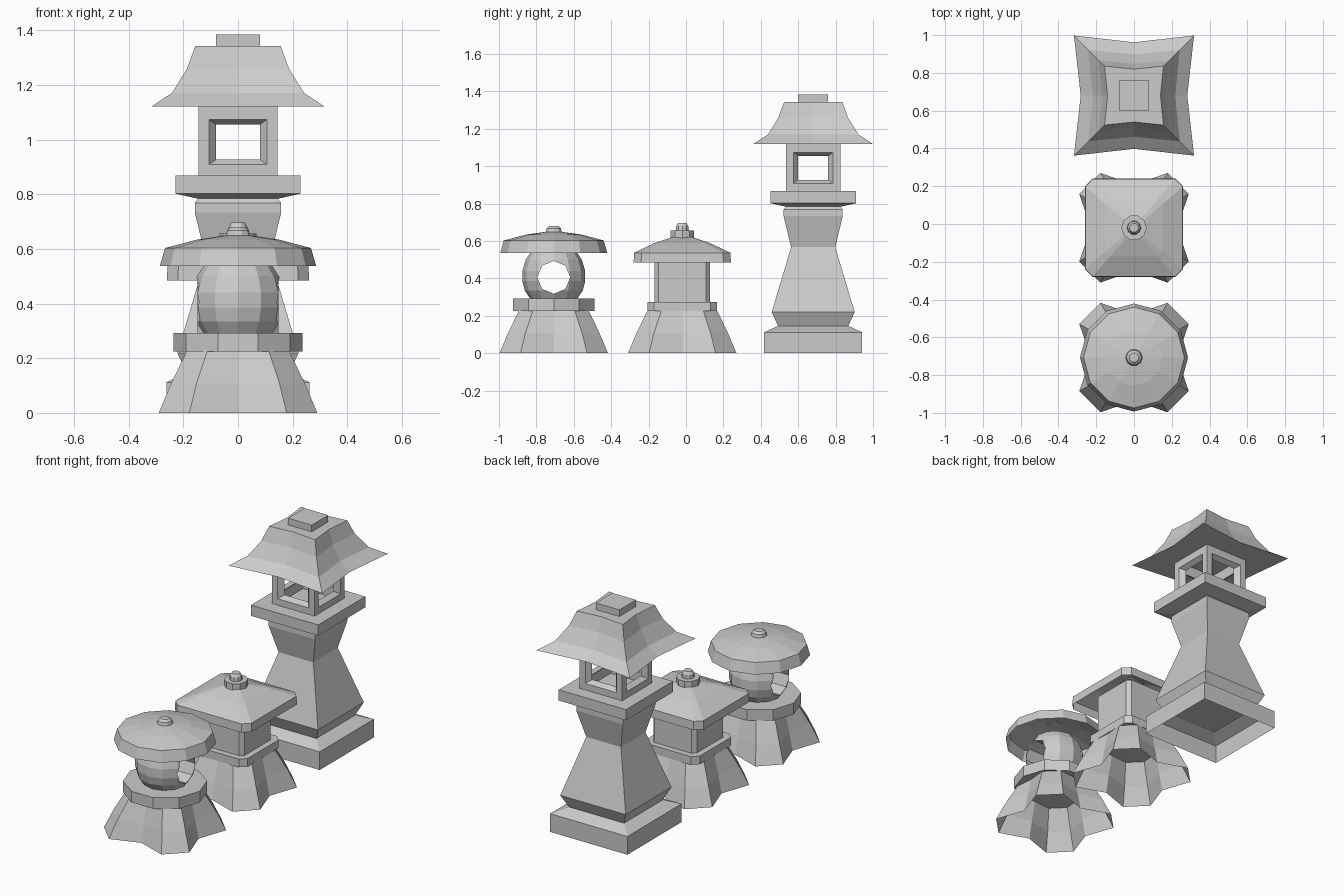
import bpy, bmesh, math
from mathutils import Vector

if "Cube" in bpy.data.objects:
    bpy.data.objects.remove(bpy.data.objects["Cube"])

ROUND_Y, SQUARE_Y, TALL_Y = -0.707, -0.02, 0.68


def make(name, bm, y):
    bmesh.ops.recalc_face_normals(bm, faces=bm.faces)
    me = bpy.data.meshes.new(name)
    bm.to_mesh(me)
    bm.free()
    ob = bpy.data.objects.new(name, me)
    ob.location.y = y
    bpy.context.collection.objects.link(ob)
    return ob


def loft(name, y, rings, bottom=True, top=True):
    """Skin a stack of (z, outline) rings; optionally cap the ends."""
    bm = bmesh.new()
    loops = [[bm.verts.new((px, py, z)) for px, py in pts] for z, pts in rings]
    n = len(loops[0])
    for a, b in zip(loops, loops[1:]):
        for i in range(n):
            j = (i + 1) % n
            bm.faces.new((a[i], a[j], b[j], b[i]))
    if bottom:
        bm.faces.new(loops[0][::-1])
    if top:
        bm.faces.new(loops[-1])
    return make(name, bm, y)


def spin4(pts):
    """Repeat one quarter of an outline around the z axis."""
    out = []
    for k in range(4):
        c, s = (1, 0, -1, 0)[k], (0, 1, 0, -1)[k]
        out += [(c * x - s * y, s * x + c * y) for x, y in pts]
    return out


def square(h):
    return spin4([(h, h)])


def chamfered(h, c):
    return spin4([(h, h - c), (h - c, h)])


def star(corner, mid):
    return spin4([(mid, 0), (corner, corner)])


def legs(out, side, mid):
    return spin4([(mid, 0), (out, side), (side, out)])


def ngon(r, n, ry=None):
    return [(r * math.cos(2 * math.pi * i / n),
             (ry or r) * math.sin(2 * math.pi * i / n)) for i in range(n)]


# Flared four-legged foot shared by the two small lanterns, open below
for name, y in (("round_lantern_foot", ROUND_Y), ("square_lantern_foot", SQUARE_Y)):
    loft(name, y, [(0, legs(.29, .178, .228)), (.107, legs(.245, .152, .205)),
                   (.225, legs(.188, .113, .178))], bottom=False)

# Round lantern
loft("round_lantern_platform", ROUND_Y,
     [(.225, ngon(.236, 10, .23)), (.293, ngon(.236, 10, .23))])
body = loft("round_lantern_body", ROUND_Y,
            [(z, ngon(r, 12)) for r, z in
             ((.125, .29), (.155, .335), (.168, .385), (.168, .44), (.15, .5), (.12, .545))])
bpy.ops.mesh.primitive_cylinder_add(vertices=8, radius=.088, depth=.6,
                                    location=(0, ROUND_Y, .406),
                                    rotation=(0, math.pi / 2, 0))
cutter = bpy.context.object
cutter.name = "window_cutter"
mod = body.modifiers.new("window", 'BOOLEAN')
mod.operation, mod.object, mod.solver = 'DIFFERENCE', cutter, 'EXACT'
bpy.context.view_layer.objects.active = body
bpy.ops.object.modifier_apply(modifier="window")
bpy.data.objects.remove(cutter)
loft("round_lantern_roof", ROUND_Y,
     [(z, ngon(r, 12)) for r, z in ((.286, .537), (.267, .603), (.15, .634), (.04, .65))],
     bottom=False)
loft("round_lantern_finial", ROUND_Y,
     [(z, ngon(r, 10)) for r, z in ((.046, .645), (.04, .668), (.025, .68))])

# Square lantern
loft("square_lantern_platform", SQUARE_Y,
     [(z, chamfered(.185, .035)) for z in (.225, .275)])
loft("square_lantern_body", SQUARE_Y,
     [(z, chamfered(.148, .022)) for z in (.27, .535)])
loft("square_lantern_roof", SQUARE_Y,
     [(.485, chamfered(.26, .04)), (.537, chamfered(.258, .04)),
      (.588, chamfered(.15, .025)), (.622, chamfered(.05, .012))], bottom=False)
loft("square_lantern_collar", SQUARE_Y, [(z, ngon(.067, 10)) for z in (.615, .656)])
loft("square_lantern_finial", SQUARE_Y,
     [(z, ngon(r, 10)) for r, z in ((.037, .655), (.034, .68), (.024, .696))])

# Tall lantern: plinth and waisted column
loft("tall_lantern_plinth", TALL_Y,
     [(0, square(.262)), (.112, square(.262)), (.145, square(.19))], bottom=False)
loft("tall_lantern_column", TALL_Y,
     [(z, square(h)) for h, z in ((.185, .14), (.222, .22), (.118, .567),
                                  (.158, .733), (.158, .768), (.145, .785))])
loft("tall_lantern_platform", TALL_Y,
     [(z, square(h)) for h, z in ((.14, .782), (.228, .802), (.228, .868))])

# Firebox: four framed windows with bevelled reveals
bm = bmesh.new()
frame = [(.145, .145, .865, 1.12), (.145, .106, .908, 1.073),
         (.115, .08, .927, 1.055), (.115, .115, .865, 1.12)]
for k in range(4):
    a = k * math.pi / 2
    loops = []
    for d, w, z0, z1 in frame:
        corners = ((-w, z0), (w, z0), (w, z1), (-w, z1))
        loops.append([bm.verts.new((d * math.cos(a) - t * math.sin(a),
                                    d * math.sin(a) + t * math.cos(a), z))
                      for t, z in corners])
    for p, q in zip(loops, loops[1:]):
        for i in range(4):
            j = (i + 1) % 4
            bm.faces.new((p[i], p[j], q[j], q[i]))
bmesh.ops.remove_doubles(bm, verts=bm.verts, dist=1e-4)
make("tall_lantern_firebox", bm, TALL_Y)

# Swept roof with pulled-out corners, and its cap
loft("tall_lantern_roof", TALL_Y,
     [(1.12, star(.318, .282)), (1.17, star(.242, .218)),
      (1.258, star(.187, .168)), (1.343, star(.156, .14))])
loft("tall_lantern_cap", TALL_Y, [(z, square(.08)) for z in (1.335, 1.384)])
